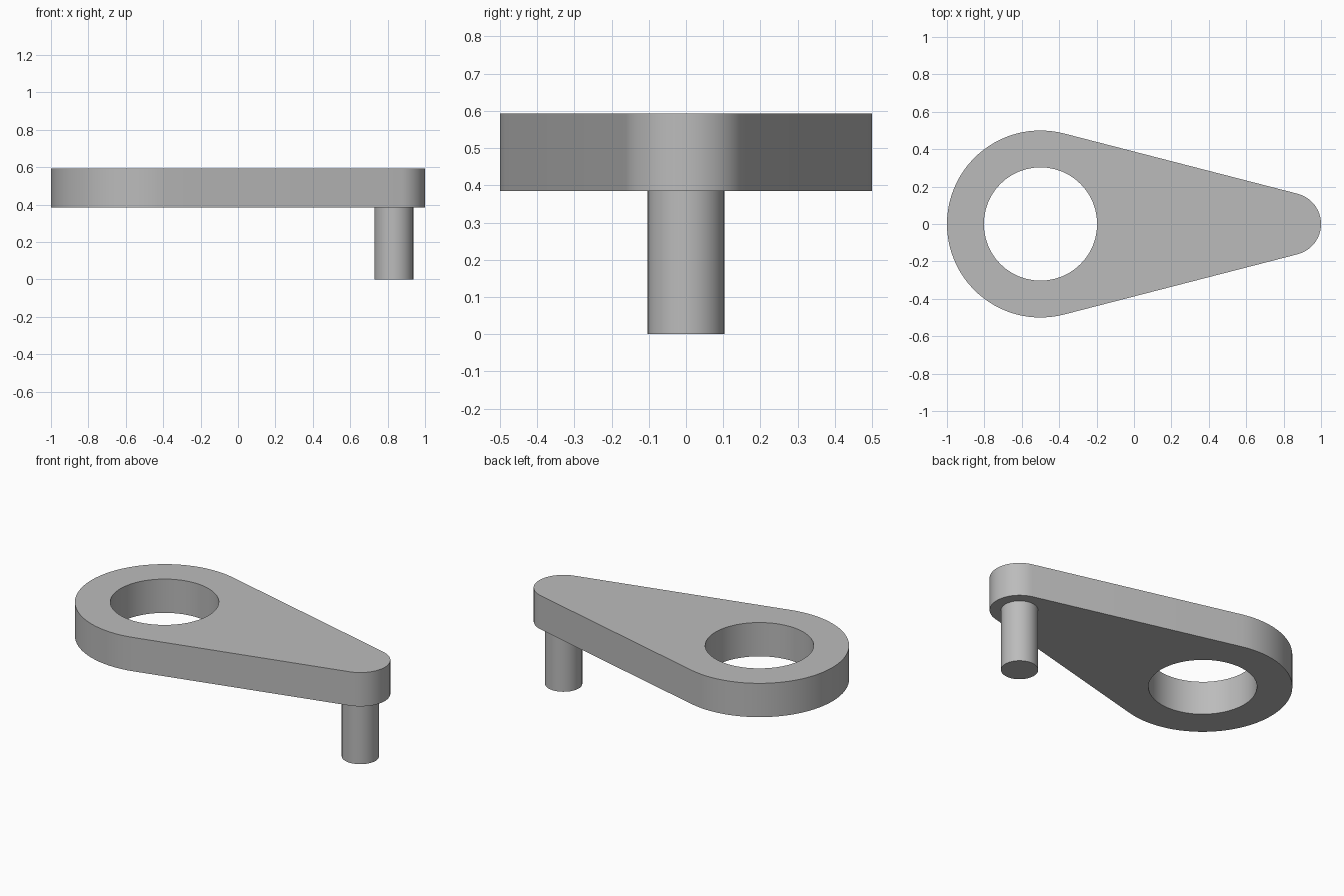
import bpy
import bmesh
from math import asin, cos, sin, pi, radians

cube = bpy.data.objects.get("Cube")
if cube:
    bpy.data.objects.remove(cube, do_unlink=True)

BIG_X, BIG_R, HOLE_R = -0.5, 0.5, 0.303
TIP_X, TIP_R, PIN_R = 0.833, 0.167, 0.104
BOTTOM, TOP = 0.385, 0.593

grey = bpy.data.materials.new("plain grey")
grey.use_nodes = True
colour = (0.5, 0.5, 0.5, 1)
grey.diffuse_color = colour
grey.node_tree.nodes["Principled BSDF"].inputs["Base Color"].default_value = colour


def arc(cx, r, start, end, steps):
    """Points along an arc centred on the x axis."""
    angles = [start + (end - start) * i / steps for i in range(steps + 1)]
    return [(cx + r * cos(a), r * sin(a)) for a in angles]


def extrude_outline(name, loops, z0, z1):
    """Fill the outer loop, leaving inner loops open, and extrude upwards."""
    bm = bmesh.new()
    edges = []
    for loop in loops:
        verts = [bm.verts.new((x, y, z0)) for x, y in loop]
        edges += [bm.edges.new((a, b)) for a, b in zip(verts, verts[1:] + verts[:1])]
    bmesh.ops.triangle_fill(bm, edges=edges, use_beauty=True, normal=(0, 0, 1))
    result = bmesh.ops.extrude_face_region(bm, geom=bm.faces[:], use_keep_orig=True)
    moved = [v for v in result["geom"] if isinstance(v, bmesh.types.BMVert)]
    bmesh.ops.translate(bm, verts=moved, vec=(0, 0, z1 - z0))
    bmesh.ops.recalc_face_normals(bm, faces=bm.faces[:])
    bmesh.ops.dissolve_limit(bm, angle_limit=radians(1), verts=bm.verts[:], edges=bm.edges[:])
    mesh = bpy.data.meshes.new(name)
    bm.to_mesh(mesh)
    bm.free()
    mesh.materials.append(grey)
    obj = bpy.data.objects.new(name, mesh)
    bpy.context.collection.objects.link(obj)
    bpy.ops.object.select_all(action="DESELECT")
    obj.select_set(True)
    bpy.context.view_layer.objects.active = obj
    bpy.ops.object.shade_smooth_by_angle(angle=radians(30))
    return obj


# Teardrop arm: two round ends joined by their common tangents, with a round hole
tangent = pi / 2 - asin((BIG_R - TIP_R) / (TIP_X - BIG_X))
outline = arc(BIG_X, BIG_R, tangent, 2 * pi - tangent, 48)
outline += arc(TIP_X, TIP_R, -tangent, tangent, 24)
hole = arc(BIG_X, HOLE_R, 0, 2 * pi, 48)[:-1]
extrude_outline("crank_arm", [outline, hole], BOTTOM, TOP)

# Handle pin under the narrow end
extrude_outline("handle_pin", [arc(TIP_X, PIN_R, 0, 2 * pi, 32)[:-1]], 0, BOTTOM)
